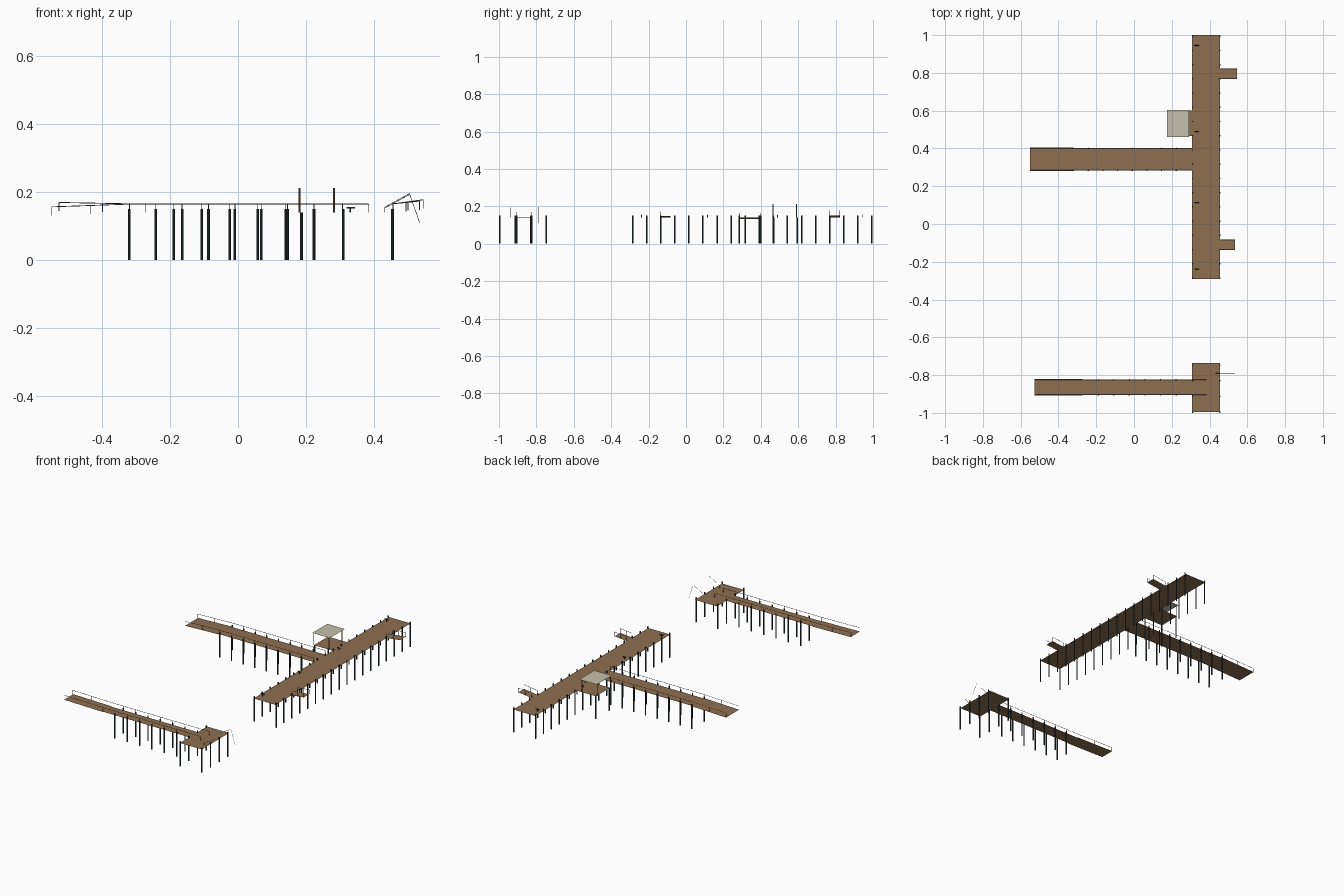
import bpy, bmesh
from mathutils import Vector

if "Cube" in bpy.data.objects:
    bpy.data.objects.remove(bpy.data.objects["Cube"])


def mat(name, c):
    m = bpy.data.materials.new(name)
    m.diffuse_color = (*c, 1)
    m.use_nodes = True
    m.node_tree.nodes["Principled BSDF"].inputs["Base Color"].default_value = m.diffuse_color
    return m


WOOD = mat("wood", (0.27, 0.16, 0.08))
STEEL = mat("dark_steel", (0.03, 0.045, 0.05))
RAIL = mat("rail_metal", (0.12, 0.12, 0.11))
ROOF = mat("roof_sheet", (0.56, 0.52, 0.40))
Z = 0.139


def finish(name, bm, m):
    me = bpy.data.meshes.new(name)
    bm.to_mesh(me)
    bm.free()
    me.materials.append(m)
    ob = bpy.data.objects.new(name, me)
    bpy.context.collection.objects.link(ob)
    return ob


def deck(name, x0, x1, y0, y1, z0=Z, z1=None, m=WOOD):
    """Flat or sloping sheet; z0 at x0, z1 at x1."""
    z1 = z0 if z1 is None else z1
    bm = bmesh.new()
    bm.faces.new([bm.verts.new(p) for p in
                  ((x0, y0, z0), (x1, y0, z1), (x1, y1, z1), (x0, y1, z0))])
    return finish(name, bm, m)


def rods(name, segs, r, m, sides=8):
    """Straight rods between pairs of points, joined in one object."""
    bm = bmesh.new()
    for a, b in segs:
        a, b = Vector(a), Vector(b)
        d = b - a
        res = bmesh.ops.create_cone(bm, cap_ends=True, segments=sides,
                                    radius1=r, radius2=r, depth=d.length)
        q = Vector((0, 0, 1)).rotation_difference(d)
        for v in res["verts"]:
            v.co = q @ v.co + (a + b) / 2
    return finish(name, bm, m)


def railing(name, path, ys, h=0.025, posts=()):
    """Handrail on each side following (x, z) points, with posts."""
    segs = []
    for y in ys:
        segs += [((x0, y, z0 + h), (x1, y, z1 + h))
                 for (x0, z0), (x1, z1) in zip(path, path[1:])]
        segs += [((x, y, z), (x, y, z + h)) for x, z in posts]
    rods(name, segs, 0.0012, RAIL, 4)


def piles(name, pts, top=0.15, r=0.004):
    rods(name, [((x, y, 0), (x, y, top)) for x, y in pts], r, STEEL)


# Main quay and its piles
deck("main_deck", 0.308, 0.455, -0.29, 1.0)
piles("main_piles", [(x, -0.286 + i * 0.0753) for i in range(18) for x in (0.31, 0.455)])

# Front landing platform
deck("landing_deck", 0.308, 0.455, -0.995, -0.735)
piles("landing_piles", [(x, -0.996 + i * 0.0833) for i in range(4) for x in (0.31, 0.455)])

# Two walkways with sloping shore ramps, piles and railings
for tag, xr, xs, ze, y0, y1, step, n, xe in (
        ("rear", -0.55, -0.32, 0.131, 0.284, 0.400, 0.0777, 8, 0.308),
        ("front", -0.527, -0.272, 0.144, -0.905, -0.825, 0.0825, 7, 0.385)):
    deck(tag + "_walkway_deck", xs, 0.308, y0, y1)
    deck(tag + "_ramp_deck", xr, xs, y0 - 0.004, y1 + 0.004, ze, Z)
    xp = [xs + i * step for i in range(n)]
    first = 0 if tag == "rear" else 1
    piles(tag + "_walkway_piles", [(x, y) for x in xp[first:] for y in (y0, y1)])
    posts = [(x, Z) for x in xp + [xe]] + [(xr, ze), ((xr + xs) / 2, (ze + Z) / 2)]
    railing(tag + "_railing", [(xr, ze), (xs, Z), (xe, Z)], (y0, y1), 0.025, posts)

# Boarding ramps on the sea side
for tag, x1, z1, y0, y1 in (("north", 0.546, 0.151, 0.768, 0.822),
                            ("south", 0.535, 0.147, -0.137, -0.083)):
    deck(tag + "_boarding_ramp", 0.455, x1, y0, y1, Z, z1)
    xm, zm = (0.455 + x1) / 2, (Z + z1) / 2
    railing(tag + "_boarding_rail", [(0.457, Z), (x1, z1)], (y0, y1), 0.026,
            [(0.457, Z), (xm, zm), (x1, z1)])

# Shelter: platform, posts and flat roof
deck("shelter_floor", 0.182, 0.308, 0.465, 0.6)
deck("shelter_roof", 0.175, 0.292, 0.46, 0.603, 0.213, m=ROOF)
rods("shelter_posts", [((x, y, Z), (x, y, 0.212)) for x in (0.181, 0.283)
                       for y in (0.465, 0.59)], 0.0028, WOOD, 4)
piles("shelter_piles", [(0.187, 0.468), (0.187, 0.595)], Z)

# T-shaped mooring cleats
cl = []
for y in (0.945, 0.49, 0.115, -0.238):
    cl += [((0.331, y, Z), (0.331, y, 0.153)), ((0.319, y, 0.153), (0.344, y, 0.153))]
rods("mooring_cleats", cl, 0.0025, STEEL, 6)

# Slender lifting booms with hanging lines on the landing
rods("lifting_booms", [
    ((0.432, -0.79, 0.155), (0.505, -0.79, 0.195)),
    ((0.505, -0.79, 0.195), (0.535, -0.79, 0.11)),
    ((0.432, -0.94, 0.152), (0.505, -0.94, 0.192)),
    ((0.432, -0.79, Z), (0.432, -0.79, 0.155)),
    ((0.432, -0.94, Z), (0.432, -0.94, 0.152))], 0.0008, RAIL, 4)
